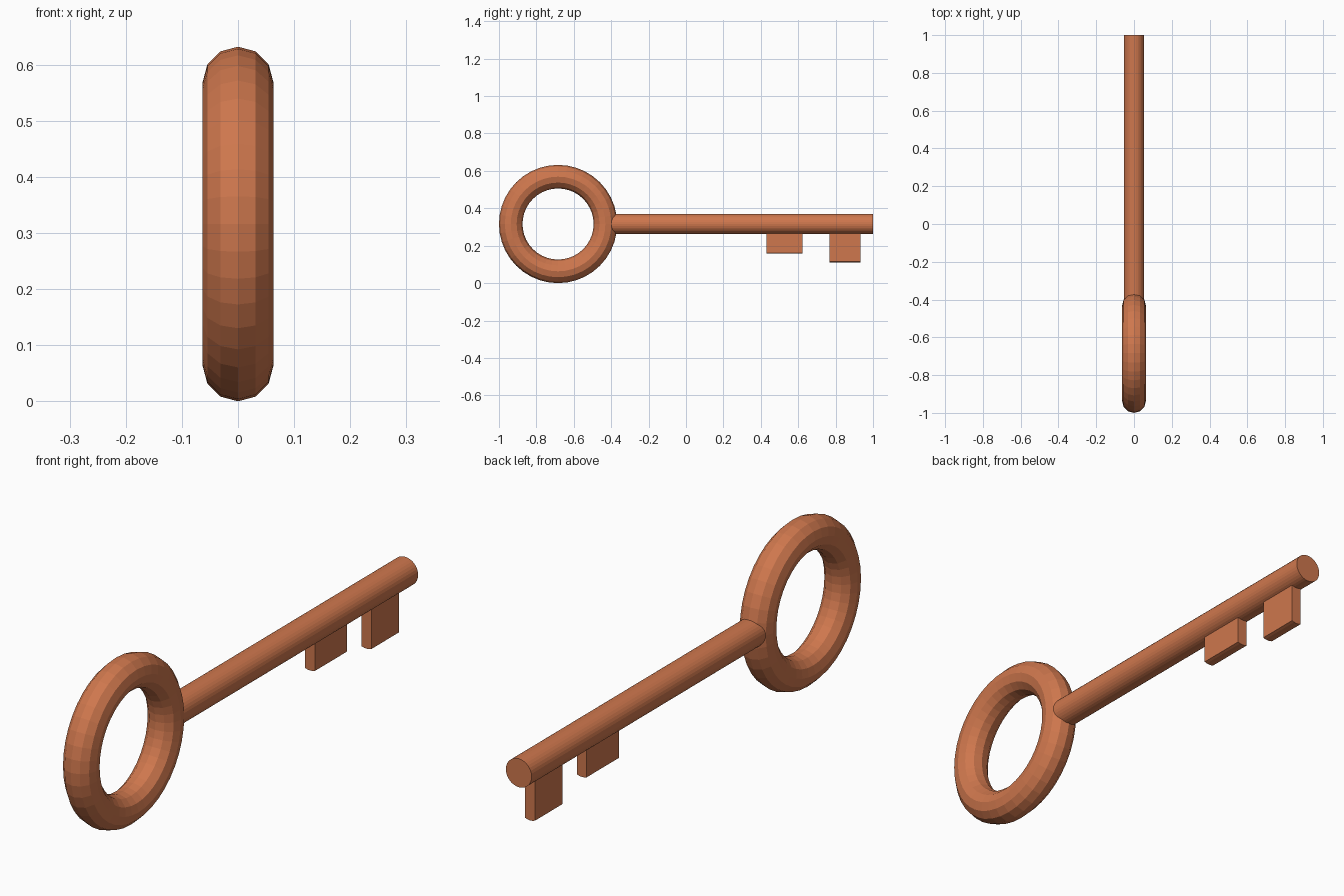
import bpy, bmesh, math

if "Cube" in bpy.data.objects:
    bpy.data.objects.remove(bpy.data.objects["Cube"])

AXIS_Z = 0.316       # height of the key's centre line
SHAFT_R = 0.054
SIDES = 32

copper = bpy.data.materials.new("copper")
copper.diffuse_color = (0.62, 0.185, 0.075, 1.0)
copper.use_nodes = True
copper.node_tree.nodes["Principled BSDF"].inputs["Base Color"].default_value = copper.diffuse_color


def extrude_along_y(name, profile, y0, y1):
    """Closed (x, z) profile extruded from y0 to y1 as a solid part."""
    bm = bmesh.new()
    face = bm.faces.new([bm.verts.new((x, y0, z)) for x, z in profile])
    ext = bmesh.ops.extrude_face_region(bm, geom=[face], use_keep_orig=True)
    verts = [g for g in ext["geom"] if isinstance(g, bmesh.types.BMVert)]
    bmesh.ops.translate(bm, verts=verts, vec=(0, y1 - y0, 0))
    bmesh.ops.recalc_face_normals(bm, faces=bm.faces)
    mesh = bpy.data.meshes.new(name)
    bm.to_mesh(mesh)
    bm.free()
    mesh.materials.append(copper)
    obj = bpy.data.objects.new(name, mesh)
    bpy.context.collection.objects.link(obj)
    return obj


def shaft_point(i, drop=0.0):
    """Point i of the shaft's round section, counted from its lowest point."""
    a = math.tau * i / SIDES
    return SHAFT_R * math.sin(a), AXIS_Z - SHAFT_R * math.cos(a) - drop


# Ring handle, standing upright in the YZ plane
bpy.ops.mesh.primitive_torus_add(
    major_radius=0.253, minor_radius=0.063, major_segments=40, minor_segments=12,
    location=(0, -0.684, AXIS_Z), rotation=(0, math.pi / 2, 0))
ring = bpy.context.object
ring.name = "ring_handle"
ring.data.materials.append(copper)

# Round shaft, its near end buried in the ring
extrude_along_y("shaft", [shaft_point(i) for i in range(SIDES)], -0.43, 1.0)

# Two teeth: strips of the shaft's underside pulled down, keeping its curve
for name, y0, y1, bottom in (("short_tooth", 0.431, 0.623, 0.157),
                             ("long_tooth", 0.768, 0.933, 0.111)):
    drop = AXIS_Z - SHAFT_R - bottom
    half = shaft_point(2)[0]
    profile = [shaft_point(i, drop) for i in range(-2, 3)]
    profile += [(half, AXIS_Z - 0.03), (-half, AXIS_Z - 0.03)]
    extrude_along_y(name, profile, y0, y1)
